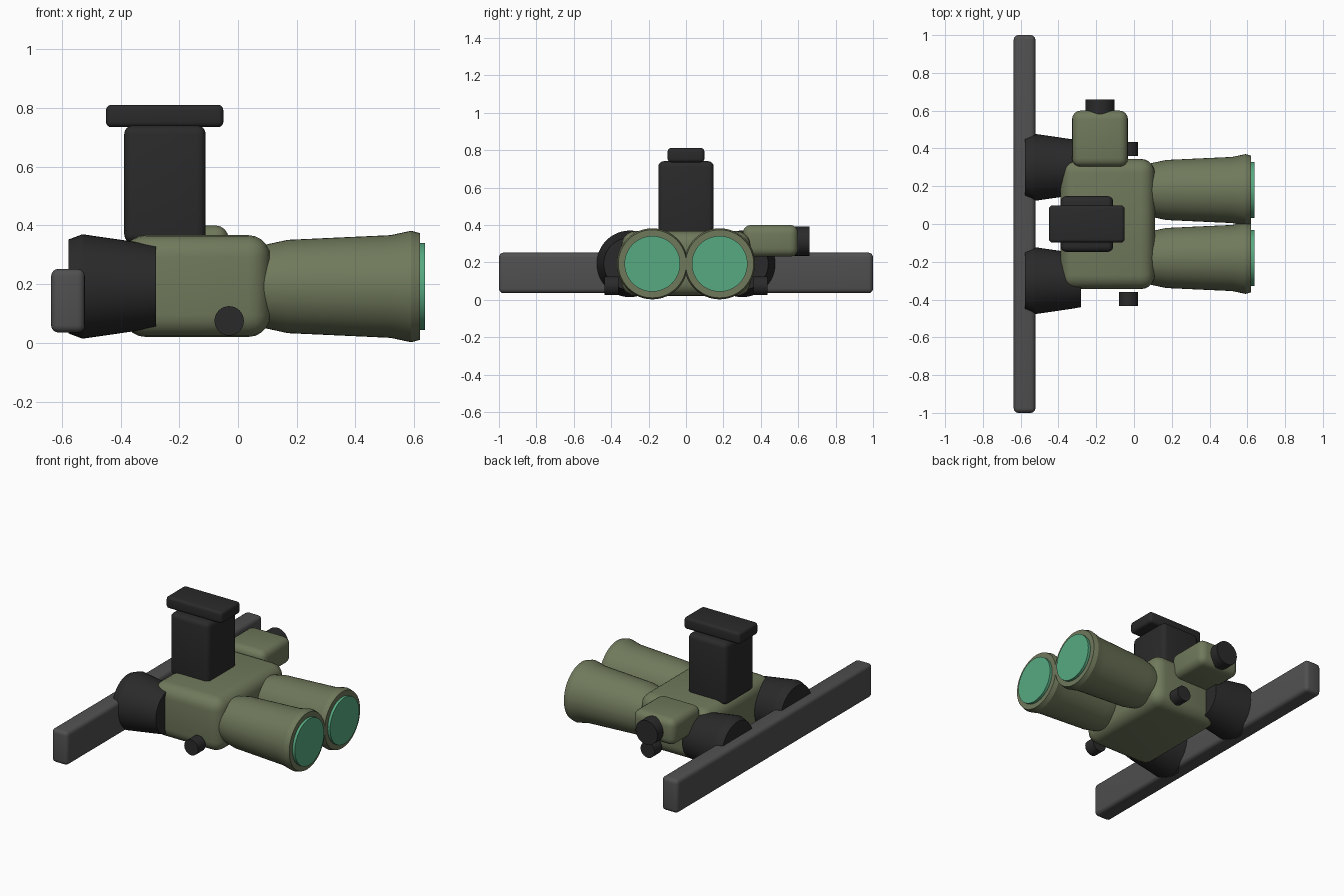
import bpy, math
from mathutils import Matrix, Vector

if "Cube" in bpy.data.objects:
    bpy.data.objects.remove(bpy.data.objects["Cube"], do_unlink=True)


def material(name, rgb):
    m = bpy.data.materials.new(name)
    m.use_nodes = True
    m.diffuse_color = (*rgb, 1)
    m.node_tree.nodes["Principled BSDF"].inputs["Base Color"].default_value = (*rgb, 1)
    return m


OLIVE = material("olive green", (0.16, 0.19, 0.105))
BLACK = material("matte black", (0.023, 0.023, 0.024))
GREY = material("strap grey", (0.08, 0.08, 0.08))
GLASS = material("green glass", (0.095, 0.40, 0.22))


def finish(obj, name, mat, angle):
    obj.name = obj.data.name = name
    obj.data.materials.append(mat)
    bpy.ops.object.shade_smooth_by_angle(angle=math.radians(angle))
    return obj


def box(name, mat, x, y, z, bevel, segments=4):
    """Rounded box given by its (min, max) extents."""
    spans = (x, y, z)
    bpy.ops.mesh.primitive_cube_add(size=1, location=[sum(s) / 2 for s in spans])
    obj = bpy.context.object
    obj.data.transform(Matrix.Diagonal([b - a for a, b in spans] + [1]))
    mod = obj.modifiers.new("rounding", "BEVEL")
    mod.width, mod.segments = bevel, segments
    bpy.ops.object.modifier_apply(modifier=mod.name)
    return finish(obj, name, mat, 40)


def lathe(name, mat, centre, profile, axis="X", sides=48, angle=25):
    """Closed solid of revolution from (position, radius) pairs along an axis."""
    verts, faces = [], []
    for pos, r in profile:
        for i in range(sides):
            a = math.tau * i / sides
            u, v = r * math.cos(a), r * math.sin(a)
            offset = (pos, u, v) if axis == "X" else (v, pos, u)
            verts.append(Vector(centre) + Vector(offset))
    for k in range(len(profile) - 1):
        for i in range(sides):
            j = (i + 1) % sides
            a, b = k * sides, (k + 1) * sides
            faces.append((a + i, b + i, b + j, a + j))
    last = (len(profile) - 1) * sides
    faces.append(tuple(range(sides)))
    faces.append(tuple(last + i for i in reversed(range(sides))))
    mesh = bpy.data.meshes.new(name)
    mesh.from_pydata(verts, [], faces)
    # turn all faces outward
    import bmesh
    bm = bmesh.new()
    bm.from_mesh(mesh)
    bmesh.ops.recalc_face_normals(bm, faces=bm.faces)
    bm.to_mesh(mesh)
    bm.free()
    obj = bpy.data.objects.new(name, mesh)
    bpy.context.collection.objects.link(obj)
    bpy.ops.object.select_all(action="DESELECT")
    obj.select_set(True)
    bpy.context.view_layer.objects.active = obj
    return finish(obj, name, mat, angle)


# Housing, head strap and mounting bracket
box("housing", OLIVE, (-0.39, 0.11), (-0.345, 0.345), (0.02, 0.367), 0.075, 5)
box("head_strap", GREY, (-0.637, -0.522), (-1, 1), (0.035, 0.252), 0.025)
box("mount_block", BLACK, (-0.388, -0.11), (-0.148, 0.148), (0.34, 0.741), 0.03)
box("mount_plate", BLACK, (-0.45, -0.05), (-0.098, 0.098), (0.735, 0.811), 0.018)

# Battery compartment with its cap
box("battery_box", OLIVE, (-0.328, -0.032), (0.303, 0.6), (0.23, 0.4), 0.045)
lathe("battery_cap", BLACK, (-0.18, 0, 0.313), [(0.58, 0.078), (0.66, 0.078)], "Y", 32)

# Paired optics and adjustment knobs
AXIS_Z = 0.192
for side, s in (("left", 1), ("right", -1)):
    lathe(side + "_tube", OLIVE, (0, s * 0.18, AXIS_Z),
          [(0.04, 0.13), (0.105, 0.145), (0.17, 0.159), (0.52, 0.175),
           (0.59, 0.19), (0.62, 0.182)])
    lathe(side + "_lens", GLASS, (0, s * 0.18, AXIS_Z), [(0.6, 0.149), (0.637, 0.149)])
    lathe(side + "_eyepiece", BLACK, (0, s * 0.3, AXIS_Z),
          [(-0.578, 0.16), (-0.53, 0.178), (-0.33, 0.149), (-0.28, 0.14)], angle=20)
    lathe(side + "_knob", BLACK, (-0.03, 0, 0.075),
          [(s * 0.36, 0.05), (s * 0.435, 0.05)], "Y", 32)
